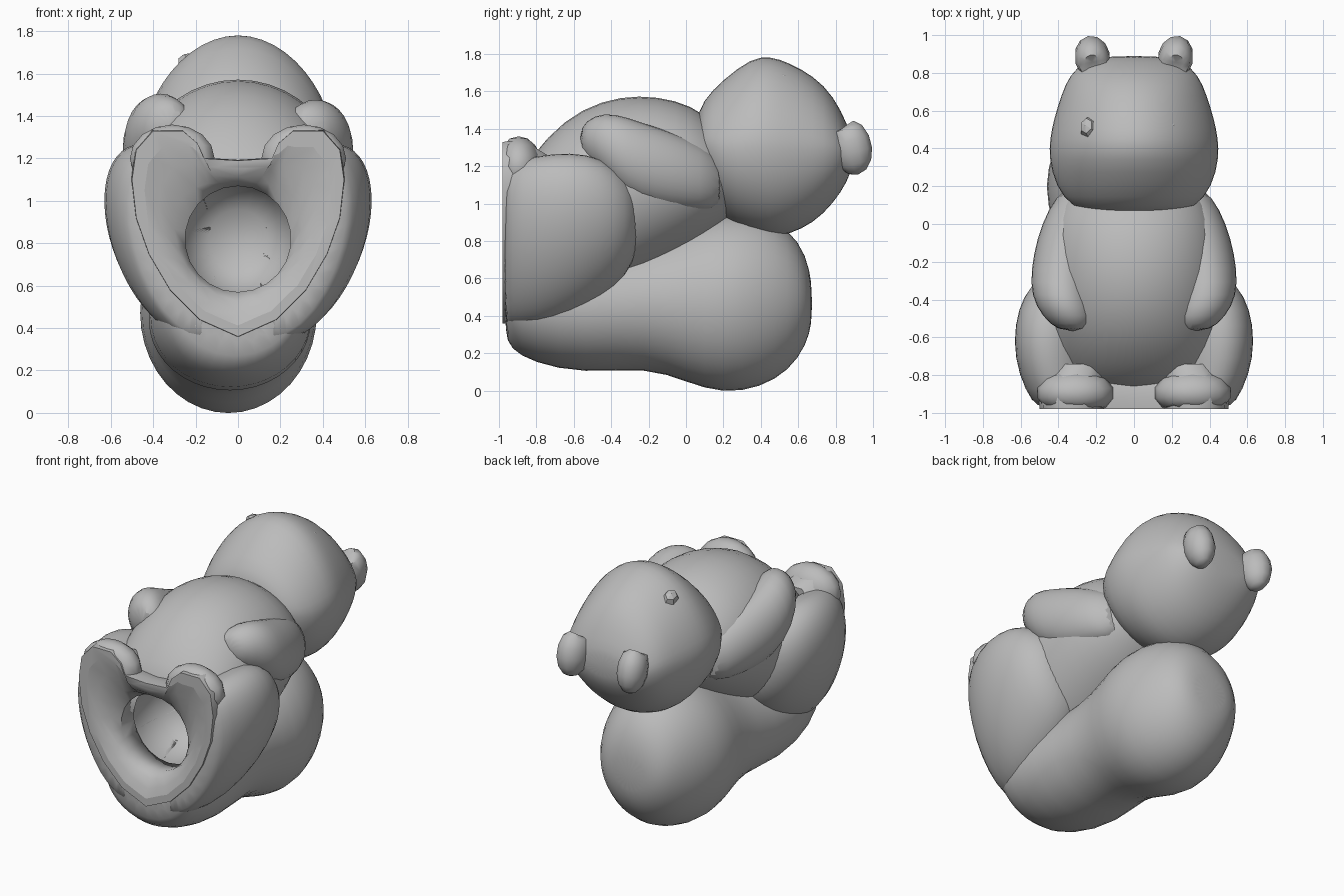
import bpy, bmesh, math
from mathutils import Vector, Matrix

if "Cube" in bpy.data.objects:
    bpy.data.objects.remove(bpy.data.objects["Cube"])

grey = bpy.data.materials.new("plain grey")
grey.diffuse_color = (0.5, 0.5, 0.5, 1)
grey.use_nodes = True
grey.node_tree.nodes["Principled BSDF"].inputs["Base Color"].default_value = grey.diffuse_color


def finish(name, bm, angle=50):
    bmesh.ops.recalc_face_normals(bm, faces=bm.faces)
    me = bpy.data.meshes.new(name)
    bm.to_mesh(me)
    bm.free()
    ob = bpy.data.objects.new(name, me)
    bpy.context.collection.objects.link(ob)
    me.materials.append(grey)
    bpy.ops.object.select_all(action='DESELECT')
    ob.select_set(True)
    bpy.context.view_layer.objects.active = ob
    bpy.ops.object.shade_smooth_by_angle(angle=math.radians(angle))
    return ob


def skin(bm, rings):
    # bridge equal-sized rings of points and cap both ends
    vs = [[bm.verts.new(p) for p in r] for r in rings]
    n = len(vs[0])
    for a, b in zip(vs, vs[1:]):
        for i in range(n):
            j = (i + 1) % n
            bm.faces.new((a[i], a[j], b[j], b[i]))
    bm.faces.new(vs[0])
    bm.faces.new(vs[-1][::-1])


def loft(name, rows, side=1, n=20, lean=0, peak=1):
    # rows along y: (y, centre x, bottom z, top z, half width); peak sharpens the top
    bm = bmesh.new()
    rings = []
    for y, cx, z0, z1, rx in rows:
        ring = []
        for i in range(n):
            a = math.tau * i / n
            s = math.sin(a)
            dz = (z1 - z0) / 2 * (s ** peak if s > 0 else s)
            ring.append((side * (cx + rx * math.cos(a) + lean * dz), y, (z0 + z1) / 2 + dz))
        rings.append(ring)
    skin(bm, rings)
    ob = finish(name, bm)
    sub = ob.modifiers.new("round", 'SUBSURF')
    sub.levels = sub.render_levels = 1
    return ob


def ball(name, centre, radii, rot=(0, 0, 0), seg=20, shape=None):
    bm = bmesh.new()
    bmesh.ops.create_uvsphere(bm, u_segments=seg, v_segments=max(4, seg * 3 // 5), radius=1)
    if shape:
        for v in bm.verts:
            v.co = shape(v.co)
    m = Matrix.Translation(centre)
    for r, ax in zip(rot, 'XYZ'):
        m = m @ Matrix.Rotation(math.radians(r), 4, ax)
    bm.transform(m @ Matrix.Diagonal((*radii, 1)))
    for v in bm.verts:              # nothing passes the flat base plane
        v.co.y = max(v.co.y, -0.972)
    return finish(name, bm, 50 if seg > 8 else 20)


# Trunk
body = loft("body", [
    (-0.90, 0, .48, 1.12, .36), (-0.83, 0, .42, 1.26, .44), (-0.65, 0, .43, 1.46, .49),
    (-0.45, 0, .51, 1.56, .50), (-0.25, 0, .60, 1.59, .50), (-0.05, 0, .71, 1.56, .47),
    (0.10, 0, .80, 1.49, .41), (0.22, 0, .92, 1.35, .32), (0.30, 0, 1.0, 1.25, .2)])

# Thick tail folded under the back, swelling at its end
tail = loft("tail", [
    (-0.97, 0, .30, .80, .28), (-0.94, -.02, .22, .80, .33), (-0.82, -.03, .145, .80, .37),
    (-0.55, -.04, .085, .76, .40), (-0.2, -.04, .12, .80, .36), (0.0, -.045, .04, .90, .39),
    (0.2, -.045, -.025, .965, .44), (0.4, -.045, .01, .95, .39), (0.55, -.045, .10, .87, .31),
    (0.645, -.045, .24, .73, .23), (0.675, -.045, .37, .56, .12)])

# Head, narrowing to a muzzle ridge on top
loft("head", [
    (0.055, 0, 1.22, 1.44, .20), (0.085, 0, 1.09, 1.55, .33), (0.2, 0, .90, 1.67, .42),
    (0.35, 0, .84, 1.785, .455), (0.45, 0, .815, 1.795, .45), (0.55, 0, .83, 1.76, .43),
    (0.68, 0, .89, 1.69, .39), (0.79, 0, 1.0, 1.58, .345), (0.865, 0, 1.12, 1.42, .26),
    (0.89, 0, 1.2, 1.34, .15)], n=24, peak=1.3)


def cupped(co):
    # flatten the upper face of an ear into a shallow hollow
    axis = Vector((0, -.2, 1)).normalized()
    d = co.dot(axis)
    return co - axis * max(0, d - .75) * 1.4


# Paired parts
hollowed = [body, tail]
for s, side in ((-1, "left"), (1, "right")):
    up = .03 if s < 0 else 0
    loft(side + "_arm", [
        (.2, .27, .98, 1.24, .10), (.08, .31, .95, 1.32, .15), (-.08, .355, .96, 1.39, .165),
        (-.24, .385, .99, 1.44, .165), (-.38, .385, 1.07, 1.49 + up, .165),
        (-.49, .345, 1.19, 1.48 + up, .145), (-.57, .32, 1.27, 1.41 + up, .08)], s, 14)
    hollowed.append(loft(side + "_thigh", [
        (-.972, .26, .36, 1.18, .21), (-.95, .28, .34, 1.22, .235), (-.8, .33, .33, 1.26, .26),
        (-.62, .355, .39, 1.28, .265), (-.45, .35, .49, 1.25, .25),
        (-.32, .335, .61, 1.15, .205), (-.25, .33, .76, 1.04, .1)], s, 24, .25))
    hollowed.append(ball(side + "_foot", (s * .31, -.895, 1.20), (.205, .125, .16), seg=14))
    ball(side + "_ear", (s * .22, .88, 1.305), (.095, .115, .155), (15, 0, -s * 12), 12, cupped)
    ball(side + "_eye", (s * .215 - .025, .51, 1.65), (.05, .06, .045), (-20, s * 25, 0), 6)

# Heart-shaped base, right half of the outline mirrored
half = [(0, 1.19), (.16, 1.2), (.19, 1.27), (.26, 1.33), (.40, 1.33), (.48, 1.24), (.50, 1.1),
        (.48, .92), (.42, .75), (.32, .58), (.18, .44), (0, .36)]
heart = half + [(-x, z) for x, z in half[-2:0:-1]]
CZ = 0.82


def ring(y, s, r=.25, t=0):
    # heart scaled by s, blended by t into a circle of radius r
    out = []
    for i, (x, z) in enumerate(heart):
        a = math.tau * i / len(heart)
        out.append((x * s * (1 - t) + r * math.sin(a) * t, y,
                    CZ + (z - CZ) * s * (1 - t) + r * math.cos(a) * t))
    return out


bm = bmesh.new()
skin(bm, [ring(-.98, 1), ring(-.92, 1.01), ring(-.84, .98), ring(-.74, .86)])
base = finish("base", bm)


# Dished opening in the base leading to a hollow inside; the inner cut is a touch wider
def make_cutter(name, g):
    bm = bmesh.new()
    skin(bm, [ring(-1.1, .95 + g), ring(-.99, .95 + g), ring(-.96 + g, .85, .25, .3),
              ring(-.93 + g, .85, .25, .7), ring(-.885 + g, 1, .25 + g, 1),
              ring(-.70, 1, .26 + g, 1), ring(-.50, 1, .25 + g, 1), ring(-.38 + g, 1, .14, 1)])
    c = finish(name, bm)
    c.hide_render = c.hide_viewport = True
    return c


def cut(ob, cutter):
    m = ob.modifiers.new("hollow", 'BOOLEAN')
    m.operation = 'DIFFERENCE'
    m.solver = 'EXACT'
    m.object = cutter


cut(base, make_cutter("dish_cutter", 0))
inner = make_cutter("hollow_cutter", .015)
for ob in hollowed:
    cut(ob, inner)
